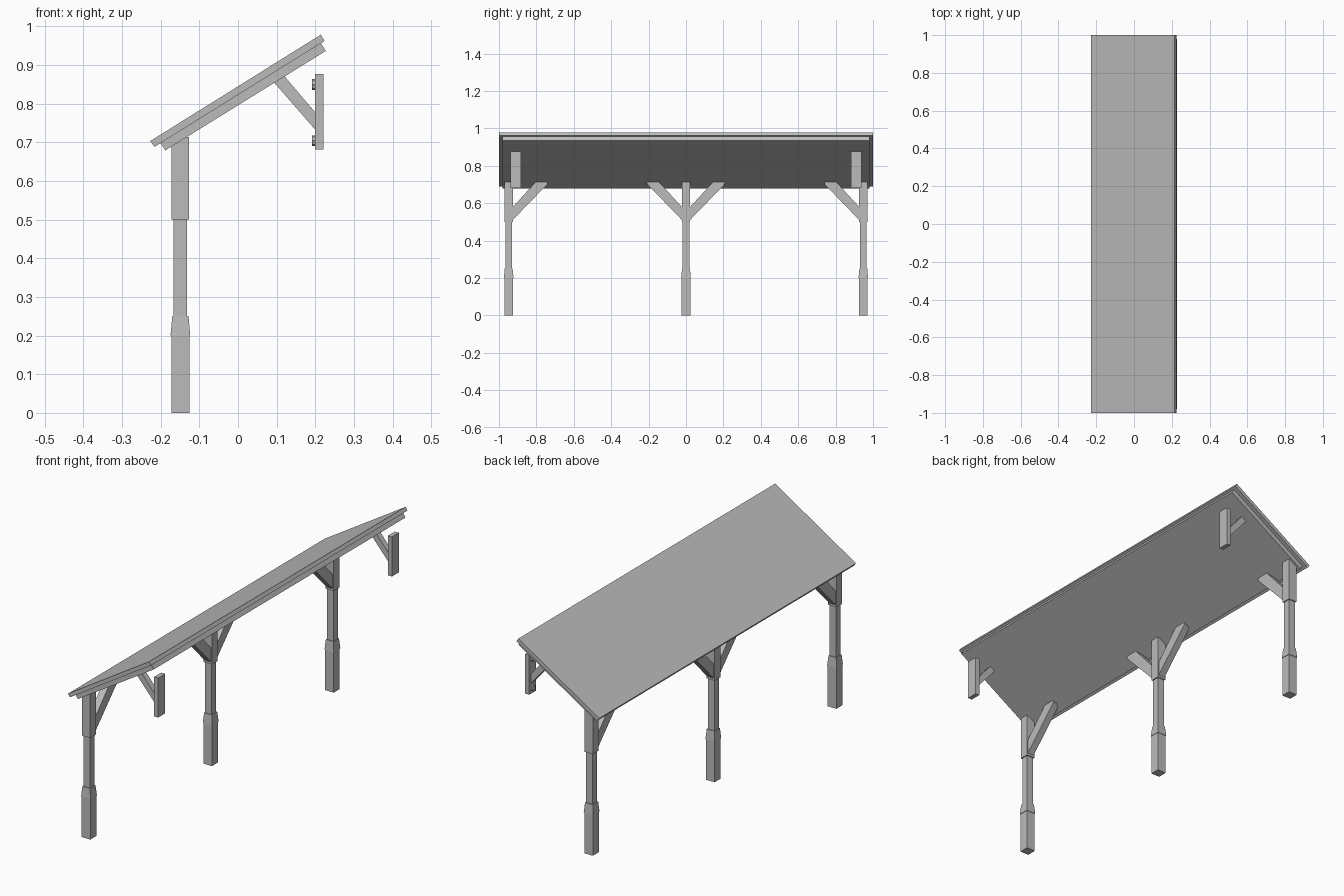
import bpy, bmesh, math
from mathutils import Matrix

default = bpy.data.objects.get("Cube")
if default:
    bpy.data.objects.remove(default, do_unlink=True)

# One plain grey for the whole shelter
grey = bpy.data.materials.new("plain_grey")
grey.use_nodes = True
GREY = (0.5, 0.5, 0.5, 1)
grey.diffuse_color = GREY
grey.node_tree.nodes["Principled BSDF"].inputs["Base Color"].default_value = GREY


def finish(name, bm):
    bmesh.ops.recalc_face_normals(bm, faces=bm.faces[:])
    mesh = bpy.data.meshes.new(name)
    bm.to_mesh(mesh)
    bm.free()
    mesh.materials.append(grey)
    obj = bpy.data.objects.new(name, mesh)
    bpy.context.collection.objects.link(obj)
    return obj


def loft(name, rings):
    """Join matching rings of points into one closed solid."""
    bm = bmesh.new()
    loops = [[bm.verts.new(p) for p in ring] for ring in rings]
    for a, b in zip(loops, loops[1:]):
        for i in range(len(a)):
            j = (i + 1) % len(a)
            bm.faces.new((a[i], a[j], b[j], b[i]))
    bm.faces.new(loops[0])
    bm.faces.new(loops[-1])
    return finish(name, bm)


def beam_y(name, profile, y, half):
    """Extrude an x-z profile along y."""
    return loft(name, [[(x, v, z) for x, z in profile] for v in (y - half, y + half)])


def beam_x(name, profile, x, half):
    """Extrude a y-z profile along x."""
    return loft(name, [[(v, y, z) for y, z in profile] for v in (x - half, x + half)])


def column(name, x, y, sections):
    """Square column from (height, half width) sections."""
    corners = ((-1, -1), (1, -1), (1, 1), (-1, 1))
    return loft(name, [[(x + a * h, y + b * h, z) for a, b in corners] for z, h in sections])


def bolt(name, x, y, z, radius, depth):
    bm = bmesh.new()
    place = Matrix.Translation((x, y, z)) @ Matrix.Rotation(math.pi / 2, 4, "Y")
    bmesh.ops.create_cone(bm, cap_ends=True, segments=8, radius1=radius,
                          radius2=radius, depth=depth, matrix=place)
    return finish(name, bm)


# Sloping roof: cover board over a slightly smaller deck
beam_y("roof_cover", [(-0.227, 0.703), (-0.216, 0.688), (0.224, 0.962), (0.214, 0.978)], 0, 1.0)
beam_y("roof_deck", [(-0.201, 0.699), (-0.188, 0.679), (0.227, 0.936), (0.214, 0.957)], 0, 0.98)

# Posts with a base, tapered collar, slim shaft and thicker head
POST_X = -0.149
for label, y, sides in (("front", -0.948, (1,)), ("middle", 0, (-1, 1)), ("back", 0.948, (-1,))):
    column(label + "_post_base", POST_X, y, [(0, 0.0235), (0.2, 0.0235)])
    column(label + "_post_collar", POST_X, y, [(0.2, 0.0255), (0.25, 0.021)])
    column(label + "_post_shaft", POST_X, y, [(0.25, 0.0175), (0.5, 0.0175)])
    column(label + "_post_head", POST_X, y, [(0.5, 0.0225), (0.714, 0.0225)])
    # Diagonal braces running along the roof
    for s in sides:
        profile = [(y + s * d, z) for d, z in
                   ((0.015, 0.503), (0.208, 0.702), (0.208, 0.713), (0.144, 0.713), (0.015, 0.572))]
        beam_x(label + "_post_brace", profile, POST_X, 0.0175)

# Hanging wall boards with struts and bolts at the high edge
for label, s in (("front", -1), ("back", 1)):
    y = s * 0.91
    beam_y(label + "_wall_board", [(0.199, 0.681), (0.221, 0.681), (0.221, 0.876), (0.199, 0.876)], y, 0.027)
    beam_y(label + "_wall_strut", [(0.2, 0.732), (0.2, 0.777), (0.119, 0.872), (0.092, 0.856)], y, 0.014)
    for place, z in (("lower", 0.704), ("upper", 0.849)):
        bolt(label + "_" + place + "_bolt", 0.196, y, z, 0.014, 0.008)
